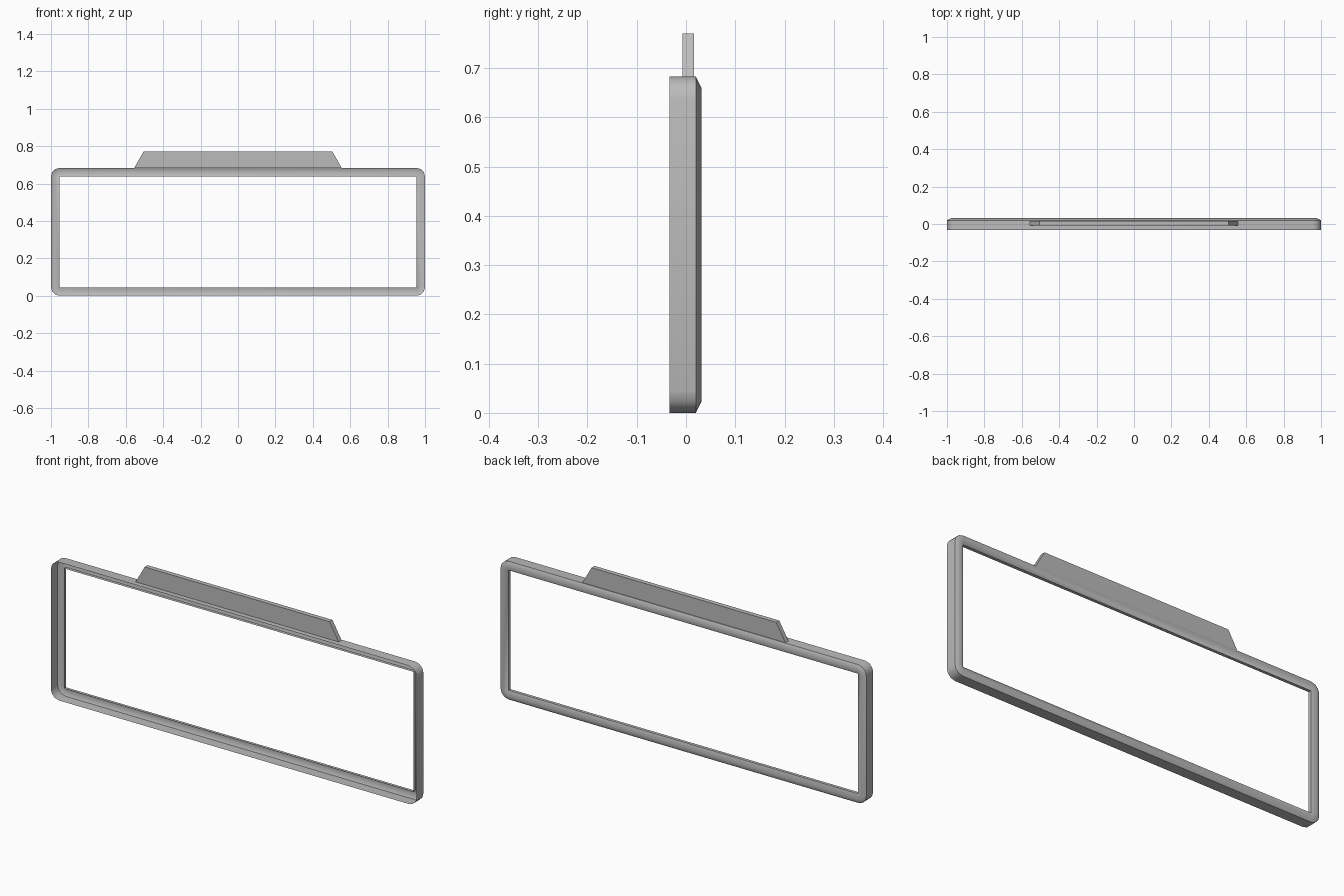
import bpy, bmesh, math

if "Cube" in bpy.data.objects:
    bpy.data.objects.remove(bpy.data.objects["Cube"])

grey = bpy.data.materials.new("mid_grey")
grey.use_nodes = True
colour = (0.5, 0.5, 0.5, 1)
grey.diffuse_color = colour
grey.node_tree.nodes["Principled BSDF"].inputs["Base Color"].default_value = colour

HALF_W, HEIGHT, RADIUS, STEPS = 1.0, 0.683, 0.045, 3


def finish(name, bm, angle):
    mesh = bpy.data.meshes.new(name)
    bm.to_mesh(mesh)
    bm.free()
    obj = bpy.data.objects.new(name, mesh)
    bpy.context.collection.objects.link(obj)
    mesh.materials.append(grey)
    bpy.ops.object.select_all(action="DESELECT")
    obj.select_set(True)
    bpy.context.view_layer.objects.active = obj
    bpy.ops.object.shade_smooth_by_angle(angle=math.radians(angle))
    return obj


def rounded_loop(bm, inset, y):
    """Rounded rectangle, inset from the outer outline."""
    r = RADIUS - inset
    cx, cz = HALF_W - RADIUS, HEIGHT / 2 - RADIUS
    verts = []
    for corner, (sx, sz) in enumerate([(1, 1), (-1, 1), (-1, -1), (1, -1)]):
        for i in range(STEPS + 1):
            a = math.pi / 2 * (corner + i / STEPS)
            verts.append(bm.verts.new((sx * cx + r * math.cos(a), y,
                                       HEIGHT / 2 + sz * cz + r * math.sin(a))))
    return verts


# Rim: open-fronted channel with a ridged back and a short inner lip
profile = [(0, -0.033), (0, 0.02), (0.022, 0.031), (RADIUS, 0.02), (RADIUS, 0.005)]
bm = bmesh.new()
loops = [rounded_loop(bm, *p) for p in profile]
for a, b in zip(loops, loops[1:]):
    n = len(a)
    for i in range(n):
        j = (i + 1) % n
        bm.faces.new((a[i], a[j], b[j], b[i]))
bmesh.ops.remove_doubles(bm, verts=bm.verts, dist=1e-4)
bmesh.ops.recalc_face_normals(bm, faces=bm.faces)
finish("frame_rim", bm, 55)

# Mounting tab: tapered plate on the top rail
bm = bmesh.new()
outline = [(-0.555, HEIGHT), (0.555, HEIGHT), (0.505, 0.77), (-0.505, 0.77)]
face = bm.faces.new([bm.verts.new((x, -0.007, z)) for x, z in outline])
ext = bmesh.ops.extrude_face_region(bm, geom=[face])
bmesh.ops.translate(bm, vec=(0, 0.023, 0),
                    verts=[v for v in ext["geom"] if isinstance(v, bmesh.types.BMVert)])
bmesh.ops.recalc_face_normals(bm, faces=bm.faces)
finish("mounting_tab", bm, 30)
